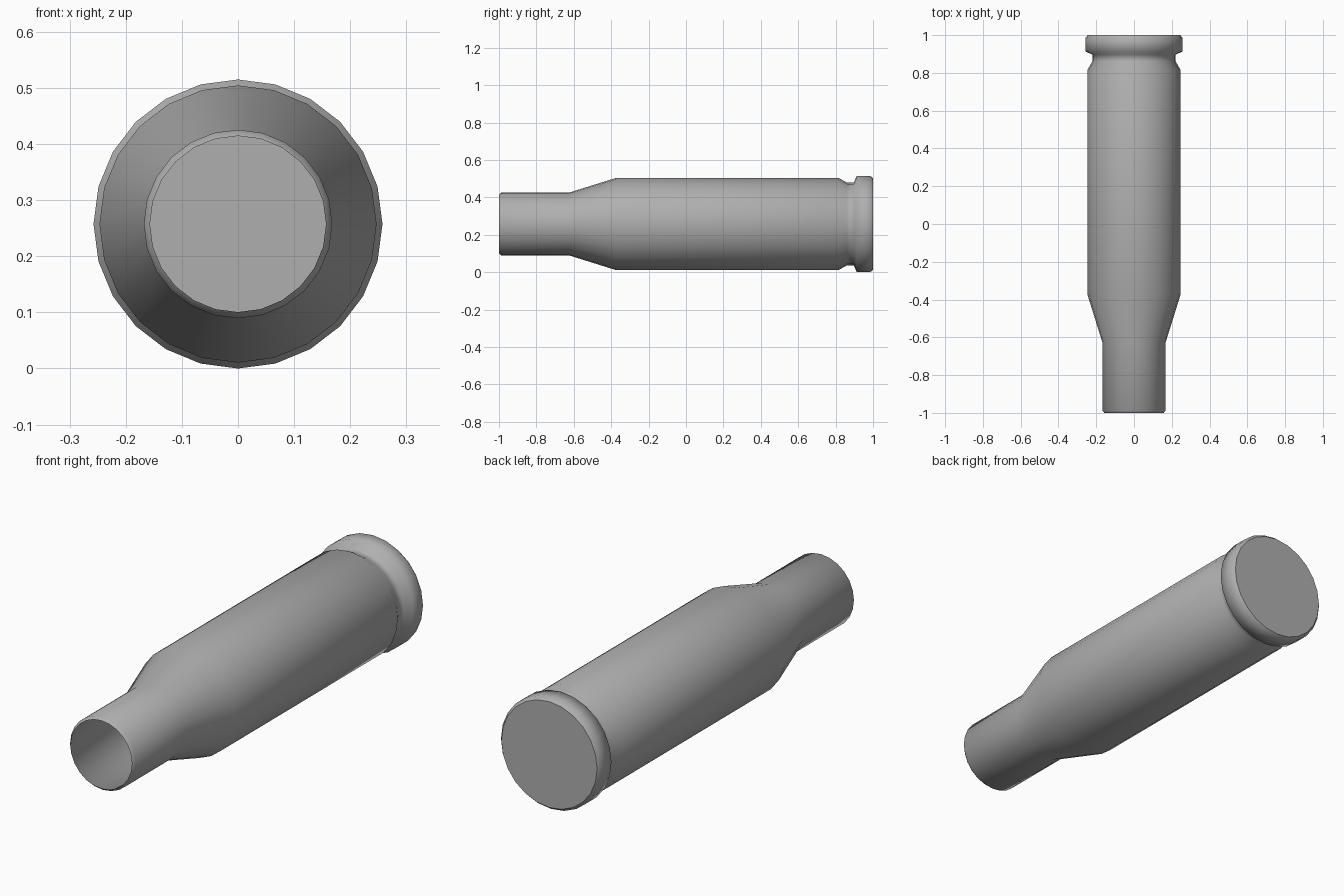
import bpy, bmesh, math

if "Cube" in bpy.data.objects:
    bpy.data.objects.remove(bpy.data.objects["Cube"])

SIDES = 24
CENTRE_Z = 0.2575

# (y, radius) from the open mouth to the closed base
PROFILE = [
    (-1.0, 0.157), (-0.988, 0.168),      # mouth lip
    (-0.625, 0.168), (-0.372, 0.247),    # neck and shoulder
    (0.815, 0.247), (0.86, 0.221),       # body, taper into groove
    (0.897, 0.221), (0.913, 0.2575),     # groove
    (0.985, 0.2575), (1.0, 0.245),       # base rim
]

bm = bmesh.new()
rings = []
for y, r in PROFILE:
    ring = []
    for i in range(SIDES):
        a = 2 * math.pi * i / SIDES
        ring.append(bm.verts.new((r * math.cos(a), y, CENTRE_Z + r * math.sin(a))))
    rings.append(ring)

# Hollow wall, smooth all along
for lower, upper in zip(rings, rings[1:]):
    for i in range(SIDES):
        j = (i + 1) % SIDES
        wall = bm.faces.new((lower[i], upper[i], upper[j], lower[j]))
        wall.smooth = True

# Flat closed base, facing +y, with a crisp edge
base = bm.faces.new(list(reversed(rings[-1])))
base.smooth = False
for edge in base.edges:
    edge.smooth = False
bm.normal_update()

mesh = bpy.data.meshes.new("hollow_casing")
bm.to_mesh(mesh)
bm.free()

# Dark grey metal
metal = bpy.data.materials.new("dark_grey_metal")
metal.diffuse_color = (0.43, 0.43, 0.43, 1)
metal.use_nodes = True
metal.node_tree.nodes["Principled BSDF"].inputs["Base Color"].default_value = metal.diffuse_color
mesh.materials.append(metal)

casing = bpy.data.objects.new("hollow_casing", mesh)
bpy.context.collection.objects.link(casing)
